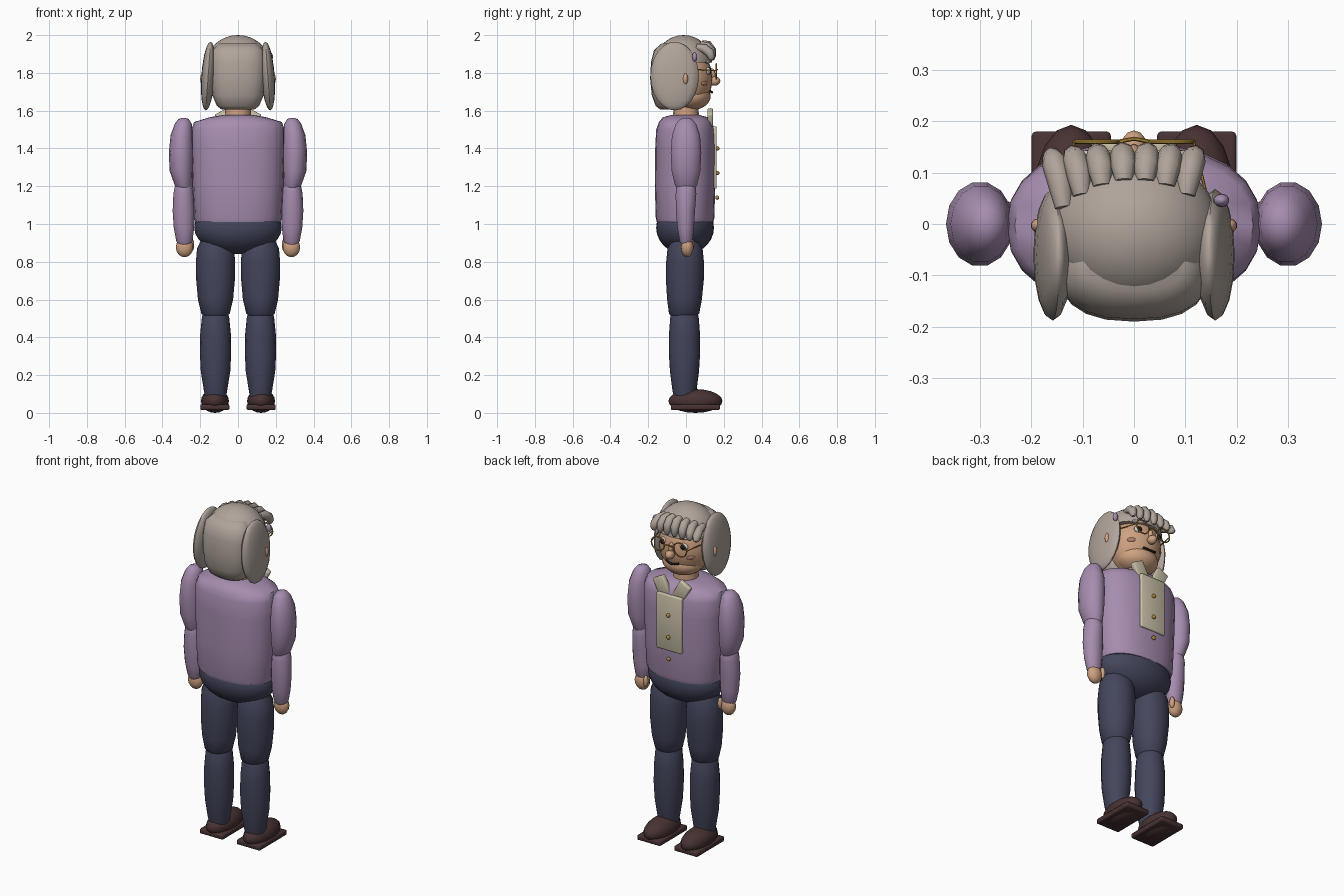
import bpy, bmesh, math
from mathutils import Matrix, Euler

if "Cube" in bpy.data.objects:
    bpy.data.objects.remove(bpy.data.objects["Cube"])


def material(name, rgb):
    m = bpy.data.materials.new(name)
    m.diffuse_color = (*rgb, 1)
    m.use_nodes = True
    m.node_tree.nodes["Principled BSDF"].inputs["Base Color"].default_value = m.diffuse_color
    return m


PURPLE = material("purple knit", (0.38, 0.265, 0.43))
GREY = material("grey hair", (0.43, 0.37, 0.325))
NAVY = material("navy cloth", (0.056, 0.06, 0.105))
BROWN = material("brown leather", (0.065, 0.032, 0.032))
SKIN = material("skin", (0.62, 0.36, 0.22))
CREAM = material("cream cloth", (0.58, 0.53, 0.39))
GOLD = material("gold", (0.42, 0.25, 0.04))
DARK = material("dark", (0.015, 0.01, 0.01))
BLUSH = material("blush", (0.42, 0.2, 0.13))
WHITE = material("eye white", (0.65, 0.62, 0.58))


def smooth(ob, angle=50):
    bpy.ops.object.select_all(action='DESELECT')
    ob.select_set(True)
    bpy.context.view_layer.objects.active = ob
    bpy.ops.object.shade_smooth_by_angle(angle=math.radians(angle))


def finish(name, bm, mat):
    bmesh.ops.recalc_face_normals(bm, faces=bm.faces)
    me = bpy.data.meshes.new(name)
    bm.to_mesh(me)
    bm.free()
    me.materials.append(mat)
    ob = bpy.data.objects.new(name, me)
    bpy.context.collection.objects.link(ob)
    smooth(ob)
    return ob


def ball(name, loc, rad, mat, rot=(0, 0, 0), seg=16, rings=10, cut_z=None):
    bm = bmesh.new()
    bmesh.ops.create_uvsphere(bm, u_segments=seg, v_segments=rings, radius=1)
    m = (Matrix.Translation(loc) @ Euler([math.radians(a) for a in rot]).to_matrix().to_4x4()
         @ Matrix.Diagonal((*rad, 1)))
    bmesh.ops.transform(bm, matrix=m, verts=bm.verts)
    if cut_z is not None:
        bmesh.ops.bisect_plane(bm, geom=bm.verts[:] + bm.edges[:] + bm.faces[:],
                               plane_co=(0, 0, cut_z), plane_no=(0, 0, 1), clear_inner=True)
        bmesh.ops.holes_fill(bm, edges=[e for e in bm.edges if e.is_boundary])
    return finish(name, bm, mat)


def box(name, loc, size, mat, rot=(0, 0, 0), bevel=0.006):
    bm = bmesh.new()
    bmesh.ops.create_cube(bm, size=1)
    bmesh.ops.scale(bm, vec=size, verts=bm.verts)
    bmesh.ops.bevel(bm, geom=bm.edges[:], offset=bevel, segments=2, profile=0.5, affect='EDGES')
    m = Matrix.Translation(loc) @ Euler([math.radians(a) for a in rot]).to_matrix().to_4x4()
    bmesh.ops.transform(bm, matrix=m, verts=bm.verts)
    return finish(name, bm, mat)


def loft(name, rings, mat, n=16, power=2.0):
    """Stack of super-ellipse rings: (z, x radius, y radius, x centre, y centre)."""
    bm = bmesh.new()
    loops = []
    for z, rx, ry, cx, cy in rings:
        loop = []
        for i in range(n):
            a = 2 * math.pi * i / n
            c, s = math.cos(a), math.sin(a)
            loop.append(bm.verts.new((cx + rx * math.copysign(abs(c) ** (2 / power), c),
                                      cy + ry * math.copysign(abs(s) ** (2 / power), s), z)))
        loops.append(loop)
    for a, b in zip(loops, loops[1:]):
        for i in range(n):
            bm.faces.new((a[i], a[(i + 1) % n], b[(i + 1) % n], b[i]))
    bm.faces.new(loops[0])
    bm.faces.new(loops[-1])
    return finish(name, bm, mat)


def tube(name, pts, radius, mat, taper=None, cyclic=False, res=2):
    cu = bpy.data.curves.new(name, 'CURVE')
    cu.dimensions = '3D'
    cu.bevel_depth = radius
    cu.bevel_resolution = res
    cu.use_fill_caps = True
    sp = cu.splines.new('POLY')
    sp.points.add(len(pts) - 1)
    for i, p in enumerate(pts):
        sp.points[i].co = (*p, 1)
        sp.points[i].radius = taper[i] if taper else 1
    sp.use_cyclic_u = cyclic
    ob = bpy.data.objects.new(name, cu)
    bpy.context.collection.objects.link(ob)
    bpy.ops.object.select_all(action='DESELECT')
    ob.select_set(True)
    bpy.context.view_layer.objects.active = ob
    bpy.ops.object.convert(target='MESH')
    ob = bpy.context.object
    ob.data.materials.clear()
    ob.data.materials.append(mat)
    smooth(ob)


# torso and hips
loft("sweater", [(1.01, 0.225, 0.15, 0, -0.005), (1.03, 0.232, 0.155, 0, -0.005),
                 (1.2, 0.24, 0.16, 0, -0.005), (1.4, 0.247, 0.16, 0, -0.003),
                 (1.5, 0.247, 0.155, 0, -0.003), (1.54, 0.232, 0.14, 0, -0.003),
                 (1.565, 0.15, 0.12, 0, -0.003), (1.578, 0.075, 0.07, 0, -0.003)],
     PURPLE, n=24, power=2.3)
ball("hips", (0, -0.005, 0.98), (0.232, 0.153, 0.14), NAVY, seg=24, rings=14)
loft("neck", [(1.54, 0.072, 0.07, 0, 0), (1.64, 0.066, 0.065, 0, 0)], SKIN)

# shirt front and buttons
box("shirt_placket", (0, 0.15, 1.352), (0.165, 0.025, 0.33), CREAM)
for z, y in ((1.4, 0.167), (1.27, 0.167), (1.14, 0.165)):
    ball("button", (0, y, z), (0.012, 0.01, 0.012), GOLD, seg=10, rings=6)

for side, s in (("left", -1), ("right", 1)):
    box(side + "_collar", (s * 0.066, 0.128, 1.55), (0.075, 0.03, 0.105), CREAM, rot=(0, s * 28, 0))
    # arms
    x = s * 0.3
    loft(side + "_upper_arm", [(1.17, 0.03, 0.04, s * .286, 0), (1.205, 0.047, 0.06, s * .288, 0),
                               (1.28, 0.062, 0.078, x, 0), (1.38, 0.066, 0.083, x, 0),
                               (1.47, 0.06, 0.076, s * .297, 0), (1.53, 0.045, 0.055, s * .29, 0),
                               (1.555, 0.028, 0.033, s * .288, 0), (1.562, 0.01, 0.012, s * .288, 0)],
         PURPLE, n=14)
    loft(side + "_forearm", [(0.89, 0.03, 0.025, s * .284, 0), (0.91, 0.043, 0.035, s * .284, 0),
                             (0.98, 0.054, 0.045, s * .286, -.002), (1.07, 0.058, 0.052, s * .288, -.003),
                             (1.16, 0.054, 0.056, s * .288, 0), (1.22, 0.042, 0.05, s * .288, 0),
                             (1.25, 0.02, 0.025, s * .288, 0)], PURPLE, n=14)
    ball(side + "_hand", (s * 0.283, 0.006, 0.877), (0.046, 0.034, 0.053), SKIN, seg=12, rings=8)
    ball(side + "_thumb", (s * 0.245, 0.028, 0.89), (0.014, 0.016, 0.035), SKIN, seg=10, rings=6)
    # legs
    x = s * 0.119
    loft(side + "_thigh", [(0.5, 0.05, 0.055, x, -.01), (0.525, 0.075, 0.08, x, -.01),
                           (0.6, 0.093, 0.092, x, -.008), (0.7, 0.102, 0.1, x, -.006),
                           (0.8, 0.104, 0.1, x, -.005), (0.87, 0.098, 0.093, x, -.005),
                           (0.93, 0.07, 0.065, x, -.005)], NAVY)
    loft(side + "_shin", [(0.08, 0.055, 0.055, x, -.008), (0.12, 0.062, 0.064, x, -.008),
                          (0.22, 0.078, 0.077, x, -.008), (0.32, 0.083, 0.083, x, -.008),
                          (0.42, 0.081, 0.082, x, -.008), (0.51, 0.072, 0.075, x, -.008),
                          (0.56, 0.045, 0.05, x, -.008)], NAVY)
    # shoes
    ball(side + "_shoe", (s * 0.122, 0.05, 0.063), (0.074, 0.143, 0.063), BROWN, seg=16, rings=10)
    box(side + "_sole", (s * 0.122, 0.05, 0.03), (0.154, 0.26, 0.03), BROWN, bevel=0.008)

# head
ball("head", (0, 0, 1.77), (0.15, 0.14, 0.17), SKIN, seg=24, rings=16)
ball("jaw", (0, 0.026, 1.677), (0.12, 0.105, 0.075), SKIN, seg=20, rings=12)
ball("nose", (0, 0.151, 1.757), (0.025, 0.031, 0.025), SKIN, seg=12, rings=8)
ball("nose_bridge", (0, 0.136, 1.79), (0.014, 0.02, 0.035), SKIN, seg=10, rings=8)
tube("mouth", [(-.042, .127, 1.705), (-.02, .135, 1.699), (0, .137, 1.697),
               (.02, .135, 1.699), (.042, .127, 1.705)], 0.006, DARK)

for side, s in (("left", -1), ("right", 1)):
    ball(side + "_ear", (s * 0.186, -0.003, 1.768), (0.015, 0.014, 0.03), SKIN, seg=10, rings=8)
    ball(side + "_eye", (s * 0.068, 0.117, 1.81), (0.028, 0.014, 0.02), WHITE, seg=12, rings=8)
    ball(side + "_iris", (s * 0.068, 0.127, 1.81), (0.016, 0.008, 0.016), DARK, seg=12, rings=8)
    ball(side + "_eyebrow", (s * 0.068, 0.115, 1.86), (0.035, 0.014, 0.01), GREY, rot=(0, 0, -s * 20))
    ball(side + "_cheek", (s * 0.1, 0.097, 1.745), (0.024, 0.008, 0.013), BLUSH,
         rot=(0, 0, -s * 42), seg=12, rings=8)
    # glasses
    ring = [(s * 0.073 + 0.043 * math.cos(i * math.pi / 10), 0.16,
             1.808 + 0.04 * math.sin(i * math.pi / 10)) for i in range(20)]
    tube(side + "_glasses_rim", ring, 0.004, GOLD, cyclic=True, res=1)
    tube(side + "_glasses_temple", [(s * .116, .16, 1.812), (s * .15, .02, 1.82)], 0.003, GOLD, res=1)
    # side hair
    ball(side + "_side_hair", (s * 0.158, -0.06, 1.783), (0.036, 0.128, 0.182), GREY,
         rot=(0, -s * 4, 0), seg=16, rings=12)
tube("glasses_bridge", [(-.032, .16, 1.812), (0, .166, 1.818), (.032, .16, 1.812)], 0.004, GOLD, res=1)

# hair cap and back hair
ball("hair_cap", (0, -0.013, 1.85), (0.167, 0.152, 0.15), GREY, seg=24, rings=16, cut_z=1.855)
loft("back_hair", [(1.605, 0.085, 0.05, 0, -.085), (1.625, 0.112, 0.07, 0, -.09),
                   (1.68, 0.135, 0.086, 0, -.095), (1.77, 0.145, 0.093, 0, -.097),
                   (1.86, 0.145, 0.09, 0, -.095), (1.92, 0.135, 0.08, 0, -.09),
                   (1.955, 0.1, 0.05, 0, -.08)], GREY, n=20, power=2.4)

# fringe locks
for x in (-0.155, -0.115, -0.07, -0.022, 0.025, 0.07, 0.115):
    drop, back = 1.5 * x * x, 2.2 * x * x
    tube("fringe_lock", [(x * .88, .085 - back, 1.957 - drop), (x * .93, .115 - back * .6, 1.948 - drop),
                         (x, .135 - back * .3, 1.92 - drop * .7), (x * 1.03, .14 - back * .2, 1.89 - drop * .4),
                         (x * 1.04, .14 - back * .2, 1.867)],
         0.025, GREY, taper=(0.7, 1, 1, 0.8, 0.35))

# hair clip
ball("hair_clip", (0.17, 0.046, 1.885), (0.016, 0.013, 0.025), PURPLE, seg=10, rings=8)
